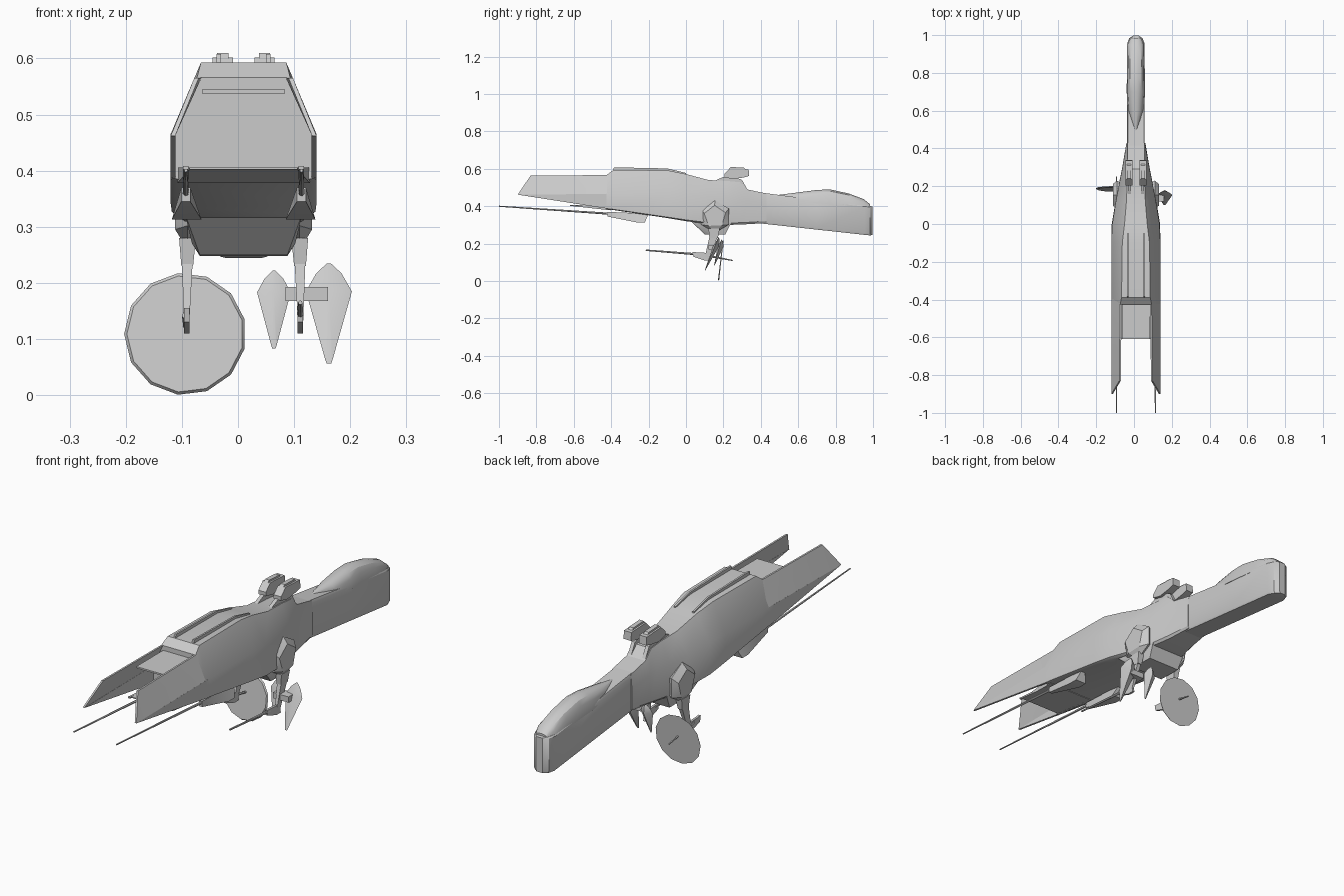
import bpy, bmesh, math
from mathutils import Vector

CX = 0.01  # centre line of the craft
grey = bpy.data.materials.new("hull grey")
grey.diffuse_color = (0.6, 0.6, 0.6, 1)


def finish(name, bm):
    bmesh.ops.recalc_face_normals(bm, faces=bm.faces)
    me = bpy.data.meshes.new(name)
    bm.to_mesh(me)
    bm.free()
    me.materials.append(grey)
    ob = bpy.data.objects.new(name, me)
    bpy.context.collection.objects.link(ob)
    ob.select_set(True)
    bpy.context.view_layer.objects.active = ob
    bpy.ops.object.shade_smooth_by_angle(angle=math.radians(30))
    ob.select_set(False)
    return ob


def solid(name, pts, sides=(1,)):
    """Convex solid around points; one copy per side sign."""
    for s in sides:
        bm = bmesh.new()
        for x, y, z in pts:
            bm.verts.new((CX + s * x, y, z))
        r = bmesh.ops.convex_hull(bm, input=bm.verts)
        junk = [g for g in r["geom_interior"] if isinstance(g, bmesh.types.BMVert)]
        bmesh.ops.delete(bm, geom=junk, context='VERTS')
        bmesh.ops.dissolve_limit(bm, angle_limit=0.02, verts=bm.verts, edges=bm.edges)
        finish(name, bm)


def slab(name, profile, x0, x1, sides=(1,)):
    """Side profile (y, z) extruded from x0 to x1."""
    solid(name, [(x, y, z) for x in (x0, x1) for y, z in profile], sides)


def loft(name, stations):
    """Symmetric skin; each station is y followed by (half width, z) pairs."""
    bm = bmesh.new()
    rings = []
    for y, *half in stations:
        ring = half + [(-w, z) for w, z in reversed(half)]
        rings.append([bm.verts.new((CX + w, y, z)) for w, z in ring])
    n = len(rings[0])
    for a, b in zip(rings, rings[1:]):
        for i in range(n):
            j = (i + 1) % n
            bm.faces.new((a[i], a[j], b[j], b[i]))
    bm.faces.new(rings[0])
    bm.faces.new(rings[-1])
    finish(name, bm)


def rod(name, a, b, r0, r1, n=6, sides=(1,)):
    a, b = Vector(a), Vector(b)
    d = (b - a).normalized()
    u = d.orthogonal().normalized()
    v = d.cross(u)
    pts = []
    for c, r in ((a, r0), (b, r1)):
        for i in range(n):
            t = 2 * math.pi * i / n
            pts.append(c + r * (u * math.cos(t) + v * math.sin(t)))
    solid(name, pts, sides)


BOTH = (1, -1)

# main hull: bottom, lower side, shoulder, deck edge
loft("hull", [
    (-0.425, (0.118, 0.385), (0.13, 0.388), (0.13, 0.465), (0.083, 0.566)),
    (-0.39, (0.118, 0.38), (0.13, 0.384), (0.13, 0.465), (0.076, 0.593)),
    (-0.10, (0.118, 0.337), (0.13, 0.342), (0.13, 0.465), (0.072, 0.592)),
    (0.00, (0.115, 0.32), (0.128, 0.327), (0.125, 0.462), (0.060, 0.572)),
    (0.12, (0.098, 0.305), (0.108, 0.312), (0.106, 0.450), (0.050, 0.540)),
    (0.22, (0.080, 0.30), (0.088, 0.31), (0.087, 0.44), (0.046, 0.535)),
    (0.29, (0.065, 0.302), (0.074, 0.312), (0.073, 0.435), (0.045, 0.528)),
    (0.33, (0.058, 0.304), (0.067, 0.314), (0.066, 0.43), (0.045, 0.489)),
    (0.43, (0.046, 0.31), (0.050, 0.32), (0.050, 0.41), (0.045, 0.468)),
])

# tail boom with rounded end
loft("tail_boom", [
    (0.40, (0.042, 0.308), (0.046, 0.318), (0.046, 0.460), (0.042, 0.473)),
    (0.70, (0.042, 0.275), (0.046, 0.284), (0.046, 0.427), (0.042, 0.434)),
    (0.955, (0.042, 0.247), (0.046, 0.257), (0.046, 0.398), (0.042, 0.404)),
    (0.983, (0.030, 0.244), (0.036, 0.254), (0.036, 0.396), (0.030, 0.401)),
    (0.997, (0.013, 0.246), (0.016, 0.255), (0.016, 0.394), (0.013, 0.398)),
])

# teardrop fairing on the tail
loft("tail_fairing", [
    (0.49, (0.004, 0.445), (0.004, 0.455), (0.003, 0.458), (0.001, 0.460)),
    (0.60, (0.042, 0.430), (0.037, 0.452), (0.026, 0.466), (0.009, 0.474)),
    (0.70, (0.049, 0.415), (0.044, 0.458), (0.031, 0.478), (0.011, 0.487)),
    (0.77, (0.048, 0.410), (0.043, 0.460), (0.031, 0.480), (0.011, 0.490)),
    (0.87, (0.046, 0.400), (0.041, 0.443), (0.030, 0.460), (0.011, 0.468)),
    (0.95, (0.044, 0.396), (0.039, 0.421), (0.029, 0.432), (0.011, 0.438)),
    (0.985, (0.030, 0.392), (0.026, 0.402), (0.020, 0.407), (0.008, 0.410)),
])

# forward side prongs: sloped upper wall and upright lower wall
upper = [(0.13, -0.90, 0.462), (0.088, -0.83, 0.565), (0.083, -0.40, 0.566), (0.13, -0.40, 0.465)]
solid("prong_upper", upper + [(x - 0.008, y, z) for x, y, z in upper], BOTH)
slab("prong_lower", [(-0.90, 0.462), (-0.40, 0.466), (-0.40, 0.384)], 0.121, 0.13, BOTH)

# open nose: thin upper shelf and wedge floor between the prongs
slab("nose_shelf", [(-0.61, 0.538), (-0.61, 0.545), (-0.41, 0.545), (-0.41, 0.538)], -0.074, 0.074)
solid("nose_floor", [(s * x, y, z) for s in BOTH for x, y, z in (
    (0.096, -0.61, 0.406), (0.096, -0.61, 0.402), (0.118, -0.41, 0.406), (0.118, -0.40, 0.378))])

# deck rails
slab("deck_rail", [(-0.39, 0.59), (-0.385, 0.608), (-0.10, 0.602), (0.0, 0.578), (0.0, 0.565),
                   (-0.10, 0.588)], 0.040, 0.048, BOTH)

# belly block
solid("belly", [(s * x, y, z) for s in BOTH for x, y, z in (
    (0.105, 0.02, 0.325), (0.092, 0.09, 0.27), (0.078, 0.10, 0.250), (0.078, 0.21, 0.248),
    (0.085, 0.24, 0.31), (0.095, 0.16, 0.31))])

# twin dorsal guns on bent mounts
slab("gun_mount", [(0.14, 0.53), (0.20, 0.557), (0.25, 0.562), (0.30, 0.54), (0.325, 0.495),
                   (0.20, 0.50)], 0.026, 0.042, BOTH)
slab("gun_body", [(0.205, 0.555), (0.205, 0.572), (0.235, 0.602), (0.335, 0.597), (0.338, 0.562),
                  (0.31, 0.554), (0.25, 0.545)], 0.019, 0.055, BOTH)
slab("gun_cap", [(0.23, 0.60), (0.24, 0.61), (0.31, 0.606), (0.32, 0.595)], 0.027, 0.047, BOTH)

# faceted side pods
pod = []
for x, r, n, a in ((0.06, 0.06, 6, 30), (0.100, 0.086, 6, 30), (0.122, 0.060, 5, 20)):
    for i in range(n):
        t = math.radians(360 / n * i + a)
        pod.append((x, 0.155 + r * math.cos(t), 0.345 + r * math.sin(t)))
solid("side_pod", pod, BOTH)

# long cannons under the prongs
rod("cannon_barrel", (0.103, -1.0, 0.40), (0.103, -0.38, 0.358), 0.003, 0.006, 6, BOTH)
slab("cannon_shroud", [(-0.62, 0.402), (-0.40, 0.378), (-0.40, 0.388), (-0.62, 0.408)],
     0.098, 0.108, BOTH)
solid("cannon_housing", [
    (0.095, -0.42, 0.37), (0.111, -0.42, 0.37), (0.095, -0.42, 0.345), (0.111, -0.42, 0.345),
    (0.075, -0.26, 0.313), (0.128, -0.26, 0.313), (0.075, -0.22, 0.313), (0.128, -0.22, 0.313),
    (0.095, -0.20, 0.36), (0.111, -0.20, 0.36)], BOTH)

# tapering legs with angular feet
solid("leg_thigh", [(0.085, 0.12, 0.28), (0.115, 0.12, 0.28), (0.085, 0.18, 0.28), (0.115, 0.18, 0.28),
                    (0.090, 0.125, 0.23), (0.111, 0.125, 0.23), (0.090, 0.17, 0.23),
                    (0.111, 0.17, 0.23)], BOTH)
solid("leg_shin", [(x, y, z) for x, y, z in (
    (0.091, 0.125, 0.235), (0.110, 0.125, 0.235), (0.091, 0.168, 0.235), (0.110, 0.168, 0.235),
    (0.097, 0.10, 0.125), (0.106, 0.10, 0.125), (0.097, 0.125, 0.125), (0.106, 0.125, 0.125))], BOTH)
slab("leg_foot", [(0.035, 0.155), (0.12, 0.15), (0.13, 0.11), (0.10, 0.11), (0.04, 0.13)],
     0.096, 0.106, BOTH)

# gun on the right foot
rod("foot_gun", (0.101, -0.215, 0.165), (0.101, 0.06, 0.143), 0.004, 0.006)

# saw disc and its axle on the left foot
rod("disc_axle", (0.103, 0.08, 0.142), (0.103, 0.25, 0.110), 0.007, 0.003, 6, (-1,))
disc = []
for i in range(13):
    t = 2 * math.pi * i / 13
    for y, r in ((0.183, 0.104), (0.189, 0.109)):
        disc.append((0.104 + r * math.cos(t), y + 0.012 * math.sin(t),
                     0.109 + r * math.sin(t)))
solid("saw_disc", disc, (-1,))


# leaning spade blades on the right foot
def blade(name, x, w, z0, z1, y0, y1):
    h = z1 - z0
    pts = []
    for f, k in ((0, 0.10), (0.04, 0.16), (0.72, 1.0), (0.9, 0.55), (1.0, 0.08)):
        y = y0 + (y1 - y0) * f
        pts += [(x + s * w * k, y, z0 + h * f) for s in BOTH]
        pts.append((x, y + 0.022 * k, z0 + h * f))
    pts.append((x, y0 + (y1 - y0) * 0.72 - 0.010, z0 + h * 0.72))
    solid(name, pts)


blade("small_blade", 0.054, 0.030, 0.083, 0.222, 0.15, 0.19)
blade("large_blade", 0.152, 0.041, 0.056, 0.235, 0.10, 0.175)
slab("blade_bracket", [(0.12, 0.168), (0.12, 0.193), (0.165, 0.193), (0.165, 0.168)], 0.075, 0.15)
